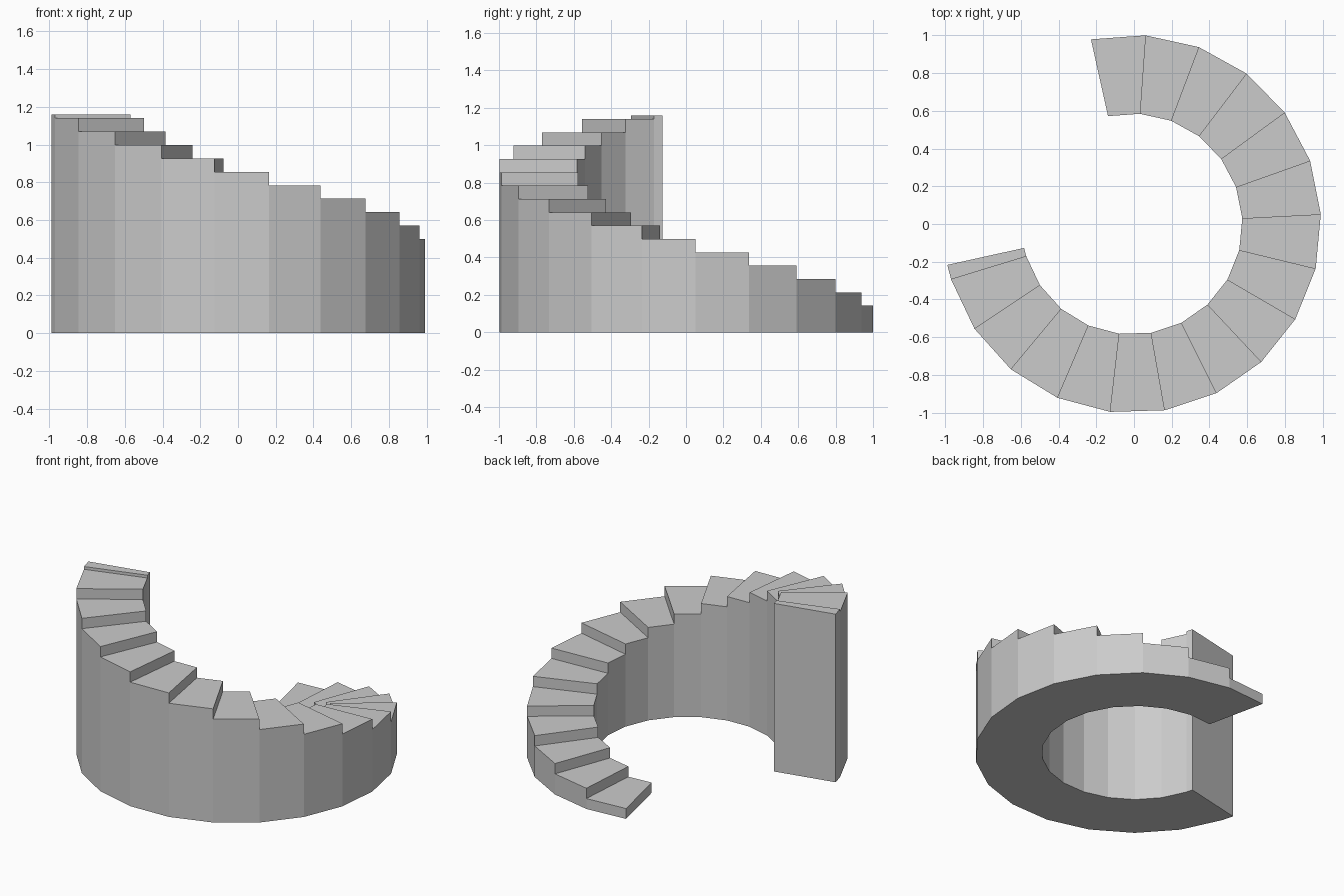
import bpy, bmesh
from math import radians, sin, cos

if "Cube" in bpy.data.objects:
    bpy.data.objects.remove(bpy.data.objects["Cube"])

CX = -0.011
R_OUT, R_IN = 1.003, 0.586
START, SWEEP, STEP = 102.5, 270.0, 16.59
RISE, TOP = 0.0713, 1.16

# Step boundaries run clockwise; the last step is a narrow remainder
angles = [START - STEP * i for i in range(17)] + [START - SWEEP]
heights = [RISE * (i + 1) for i in range(16)] + [TOP]

bm = bmesh.new()


def point(r, a, z):
    return bm.verts.new((CX + r * cos(radians(a)), r * sin(radians(a)), z))


def quad(*specs):
    bm.faces.new([point(*s) for s in specs])


below = 0.0
for a, b, h in zip(angles, angles[1:], heights):
    # tread and underside
    quad((R_IN, a, h), (R_OUT, a, h), (R_OUT, b, h), (R_IN, b, h))
    quad((R_IN, a, 0), (R_IN, b, 0), (R_OUT, b, 0), (R_OUT, a, 0))
    # outer and inner walls
    quad((R_OUT, a, 0), (R_OUT, b, 0), (R_OUT, b, h), (R_OUT, a, h))
    quad((R_IN, b, 0), (R_IN, a, 0), (R_IN, a, h), (R_IN, b, h))
    # riser up from the previous tread
    quad((R_IN, a, below), (R_OUT, a, below), (R_OUT, a, h), (R_IN, a, h))
    below = h

# Tall end wall
e = angles[-1]
quad((R_OUT, e, 0), (R_IN, e, 0), (R_IN, e, TOP), (R_OUT, e, TOP))

bmesh.ops.remove_doubles(bm, verts=bm.verts[:], dist=1e-4)

# Face every polygon outward (built with consistent clockwise winding)
for f in bm.faces:
    f.normal_update()
if bm.faces and any(f.normal.z < -0.5 and f.calc_center_median().z > 0.01 for f in bm.faces):
    for f in bm.faces:
        if abs(f.normal.z) > 0.5 and (f.normal.z > 0) != (f.calc_center_median().z > 0.01):
            f.normal_flip()
for f in bm.faces:
    if abs(f.normal.z) < 0.5:
        c = f.calc_center_median()
        radial = c.copy()
        radial.x -= CX
        radial.z = 0
        radial.normalize()
        d = f.normal.dot(radial)
        if abs(d) > 0.5:
            outward = 1 if (c.x - CX) ** 2 + c.y ** 2 > 0.64 else -1
            if d * outward < 0:
                f.normal_flip()
        else:
            # risers face back down the stair, the end wall faces onward
            ccw = f.normal.y * radial.x - f.normal.x * radial.y
            is_end = max(v.co.z for v in f.verts) - min(v.co.z for v in f.verts) > 1
            if (ccw > 0) == is_end:
                f.normal_flip()

mesh = bpy.data.meshes.new("curved_staircase")
bm.to_mesh(mesh)
bm.free()
stairs = bpy.data.objects.new("curved_staircase", mesh)
bpy.context.collection.objects.link(stairs)
